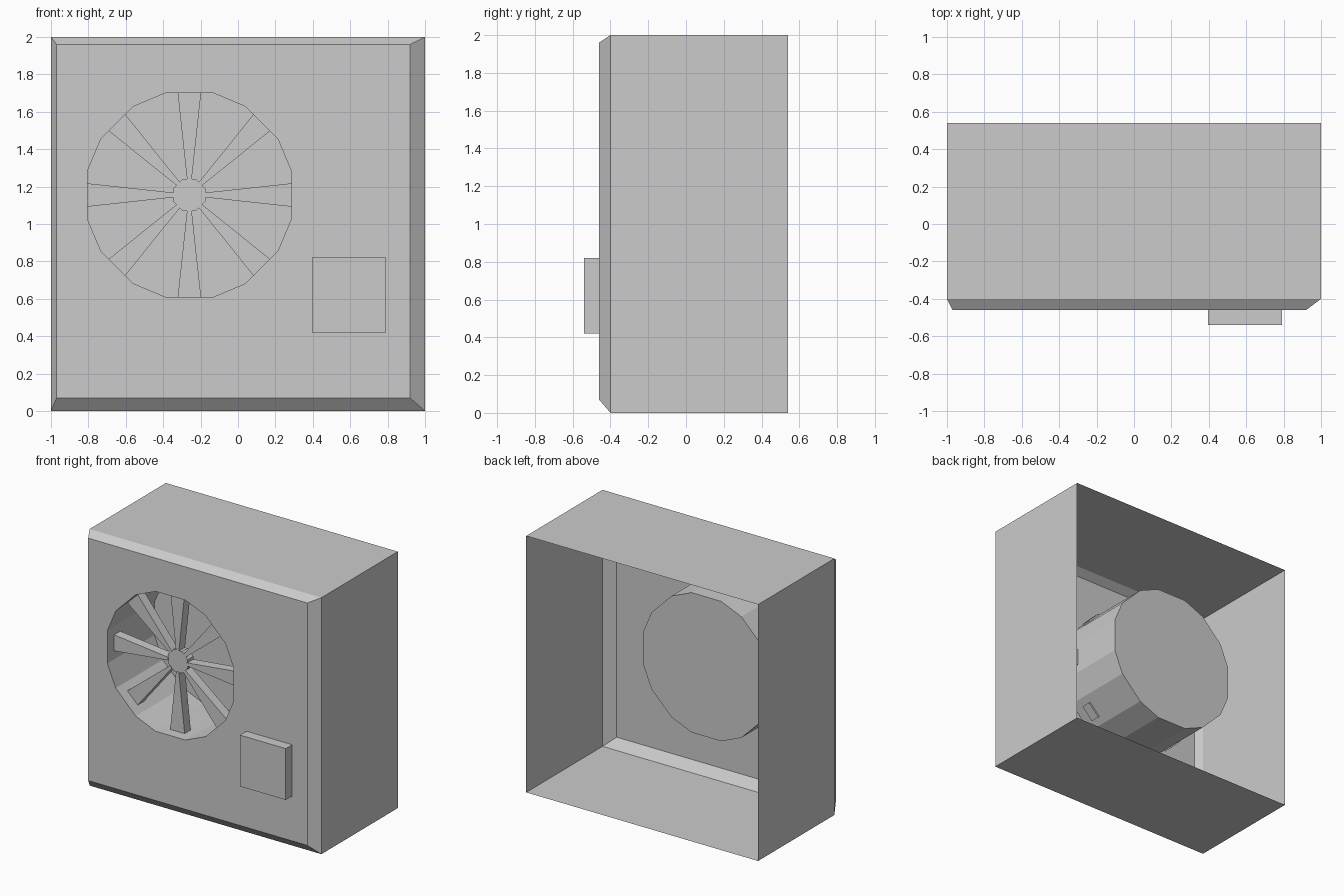
import bpy, bmesh, math

if "Cube" in bpy.data.objects:
    bpy.data.objects.remove(bpy.data.objects["Cube"])

CX, CZ = -0.26, 1.155          # fan centre
FRONT, RIM, BACK = -0.46, -0.40, 0.54


def make_object(name, bm):
    mesh = bpy.data.meshes.new(name)
    bm.to_mesh(mesh)
    bm.free()
    ob = bpy.data.objects.new(name, mesh)
    bpy.context.collection.objects.link(ob)
    return ob


def ring(bm, pts, y):
    return [bm.verts.new((x, y, z)) for x, z in pts]


def wall(bm, a, b):
    n = len(a)
    for i in range(n):
        j = (i + 1) % n
        bm.faces.new((a[i], a[j], b[j], b[i]))


def prism(name, pts, y0, y1):
    bm = bmesh.new()
    a, b = ring(bm, pts, y0), ring(bm, pts, y1)
    wall(bm, a, b)
    bm.faces.new(a)
    bm.faces.new(b)
    bmesh.ops.recalc_face_normals(bm, faces=bm.faces)
    return make_object(name, bm)


def polar(r, degrees):
    t = math.radians(degrees)
    return CX + r * math.cos(t), CZ + r * math.sin(t)


# Sixteen-sided fan opening, slightly uneven sides
opening = [polar(0.56, q + a) for q in (0, 90, 180, 270)
           for a in (13.2, 32.5, 57.5, 76.8)]

# Casing: open-backed sheet with a bevelled front and a round fan well
bm = bmesh.new()
outer = [(-1, 0), (1, 0), (1, 2), (-1, 2)]
inner = [(-0.97, 0.07), (0.92, 0.07), (0.92, 1.96), (-0.97, 1.96)]
back, rim, face = ring(bm, outer, BACK), ring(bm, outer, RIM), ring(bm, inner, FRONT)
wall(bm, rim, back)
wall(bm, face, rim)
mouth, well = ring(bm, opening, FRONT), ring(bm, opening, 0.12)
wall(bm, well, mouth)
bm.faces.new(well)
edges = []
for loop in (face, mouth):
    for i, v in enumerate(loop):
        edges.append(bm.edges.get((v, loop[(i + 1) % len(loop)])))
bmesh.ops.triangle_fill(bm, edges=edges, use_beauty=True, normal=(0, -1, 0))
bmesh.ops.recalc_face_normals(bm, faces=bm.faces)
make_object("casing", bm)

# Hub and eight tapering blades
prism("fan_hub", [polar(0.092, 22.5 + 45 * i) for i in range(8)], -0.37, -0.30)
for k in range(8):
    t = math.radians(45 * k)
    c, s = math.cos(t), math.sin(t)
    profile = [(0.08, -0.012), (0.56, -0.064), (0.56, 0.064), (0.08, 0.012)]
    prism(f"fan_blade_{k + 1}",
          [(CX + u * c - v * s, CZ + u * s + v * c) for u, v in profile],
          -0.375, -0.30)

# Control box on the front
prism("control_box", [(0.395, 0.42), (0.79, 0.42), (0.79, 0.82), (0.395, 0.82)],
      -0.54, FRONT)
